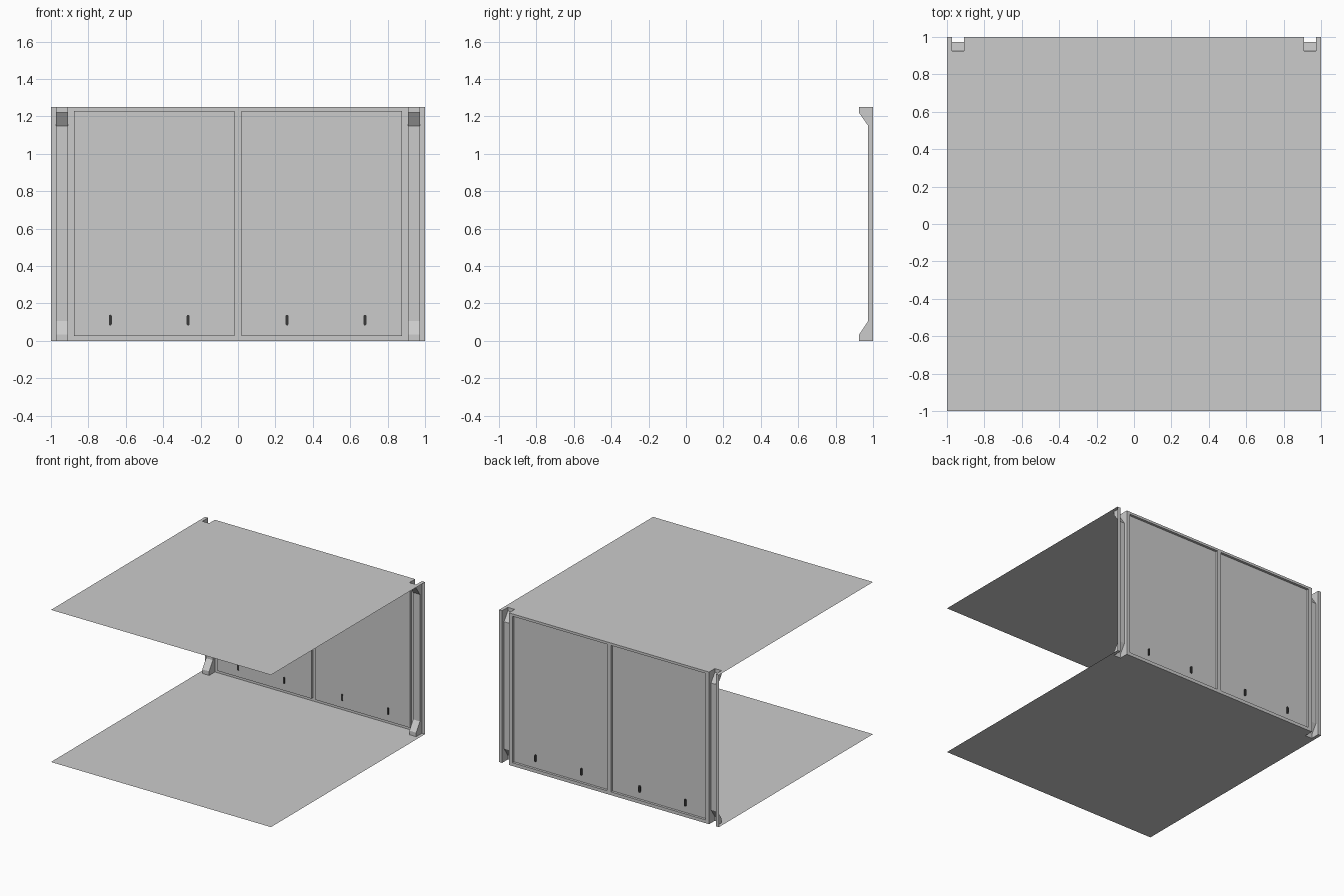
import bpy, bmesh, math

if "Cube" in bpy.data.objects:
    bpy.data.objects.remove(bpy.data.objects["Cube"])

H = 1.25
X0, X1 = 0.91, 0.972      # channel inner / outer x
BACK, WEB, LIP, PANEL = 1.0, 0.974, 0.925, 0.98


def sheet(name, polys):
    """Open thin-walled part from a list of polygons."""
    bm = bmesh.new()
    for p in polys:
        bm.faces.new([bm.verts.new(v) for v in p])
    bmesh.ops.remove_doubles(bm, verts=bm.verts, dist=1e-5)
    bmesh.ops.recalc_face_normals(bm, faces=bm.faces)
    me = bpy.data.meshes.new(name)
    bm.to_mesh(me)
    bm.free()
    ob = bpy.data.objects.new(name, me)
    bpy.context.collection.objects.link(ob)
    return ob


def rect(xa, xb, za, zb, y):
    return [(xa, y, za), (xb, y, za), (xb, y, zb), (xa, y, zb)]


# floor and ceiling, notched where the corner channels pass
half = [(1, -1), (1, 1), (X1, 1), (X1, LIP), (X0, LIP), (X0, 1)]
outline = half + [(-x, y) for x, y in reversed(half)]
for name, z in (("floor", 0), ("ceiling", H)):
    sheet(name, [[(x, y, z) for x, y in outline]])

# back wall frame with two panels pressed inward
xs = [-X0, -0.878, -0.018, 0.018, 0.878, X0]
zs = [0, 0.027, 1.23, H]
wall = []
for i in range(5):
    for j in range(3):
        xa, xb, za, zb = xs[i], xs[i + 1], zs[j], zs[j + 1]
        if j == 1 and i in (1, 3):
            front, back = rect(xa, xb, za, zb, PANEL), rect(xa, xb, za, zb, BACK)
            wall.append(front)
            for k in range(4):
                n = (k + 1) % 4
                wall.append([front[k], front[n], back[n], back[k]])
        else:
            wall.append(rect(xa, xb, za, zb, BACK))
sheet("back_wall", wall)

# corner channels: pressed web with sloped brackets at top and bottom
prof = [(LIP, 0), (LIP, 0.033), (WEB, 0.107), (WEB, 1.15), (LIP, 1.22), (LIP, H)]
for s, side in ((-1, "left"), (1, "right")):
    a, b = s * X0, s * X1
    polys = [rect(b, s, 0, H, BACK)]
    for (ya, za), (yb, zb) in zip(prof, prof[1:]):
        polys.append([(a, ya, za), (b, ya, za), (b, yb, zb), (a, yb, zb)])
        for x in (a, b):
            polys.append([(x, ya, za), (x, BACK, za), (x, BACK, zb), (x, yb, zb)])
    sheet(side + "_channel", polys)

# small dark rounded slots low on the panels
dark = bpy.data.materials.new("dark_grey")
dark.diffuse_color = (0.04, 0.04, 0.04, 1)
dark.use_nodes = True
dark.node_tree.nodes["Principled BSDF"].inputs["Base Color"].default_value = dark.diffuse_color
R, ZA, ZB = 0.008, 0.09, 0.132
for i, cx in enumerate((-0.683, -0.267, 0.262, 0.679)):
    ring = [(cx + R * math.cos(math.pi * t / 4), ZB + R * math.sin(math.pi * t / 4)) for t in range(5)]
    ring += [(cx - R * math.cos(math.pi * t / 4), ZA - R * math.sin(math.pi * t / 4)) for t in range(5)]
    f = [(x, 0.975, z) for x, z in ring]
    k = [(x, 0.99, z) for x, z in ring]
    n = len(ring)
    ob = sheet("slot_%d" % (i + 1), [f, k] + [[f[j], f[(j + 1) % n], k[(j + 1) % n], k[j]] for j in range(n)])
    ob.data.materials.append(dark)
